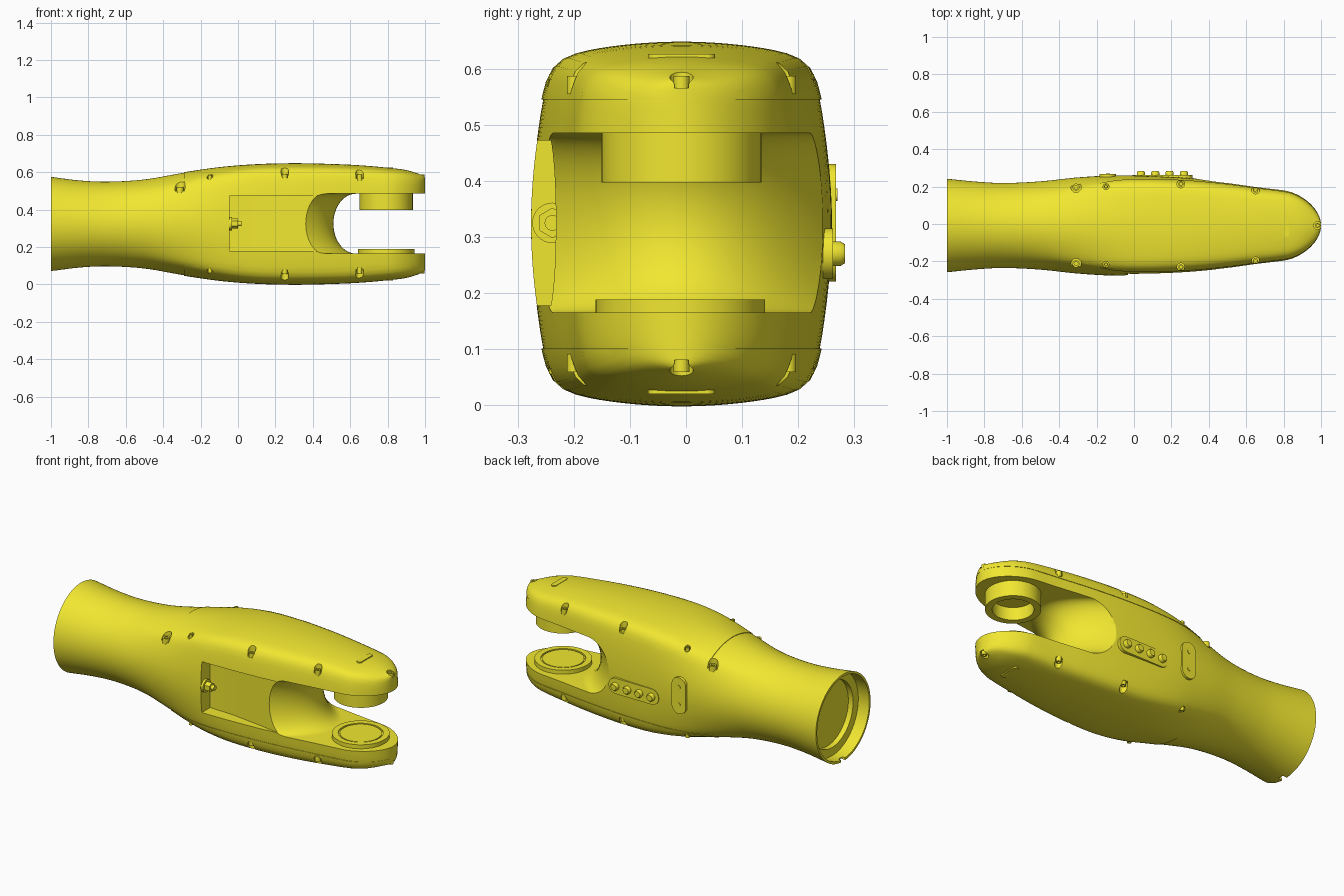
import bpy, bmesh, math
from mathutils import Matrix, Vector

if "Cube" in bpy.data.objects:
    bpy.data.objects.remove(bpy.data.objects["Cube"])

CY, CZ = -0.008, 0.323
mat = bpy.data.materials.new("yellow")
mat.diffuse_color = (0.88, 0.80, 0.03, 1)
mat.use_nodes = True
mat.node_tree.nodes["Principled BSDF"].inputs["Base Color"].default_value = mat.diffuse_color


def loft(name, rings, mtx=None):
    """Skin closed rings of equal length and cap both ends."""
    bm = bmesh.new()
    vs = [[bm.verts.new(p) for p in r] for r in rings]
    n = len(rings[0])
    for a, b in zip(vs, vs[1:]):
        for i in range(n):
            j = (i + 1) % n
            bm.faces.new((a[i], a[j], b[j], b[i]))
    bm.faces.new(vs[0])
    bm.faces.new(vs[-1])
    if mtx:
        bm.transform(mtx)
    bmesh.ops.recalc_face_normals(bm, faces=bm.faces)
    me = bpy.data.meshes.new(name)
    bm.to_mesh(me)
    bm.free()
    ob = bpy.data.objects.new(name, me)
    bpy.context.collection.objects.link(ob)
    me.materials.append(mat)
    return ob


AXIS = {'X': Matrix.Rotation(math.pi / 2, 4, 'Y'),
        'Y': Matrix.Rotation(-math.pi / 2, 4, 'X'),
        'Z': Matrix.Identity(4)}


def lathe(name, loc, prof, axis='Z', n=48):
    """Turn (radius, height) points around an axis through loc."""
    rings = [[(max(r, 1e-4) * math.cos(2 * math.pi * i / n),
               max(r, 1e-4) * math.sin(2 * math.pi * i / n), z) for i in range(n)] for r, z in prof]
    return loft(name, rings, Matrix.Translation(loc) @ AXIS[axis])


def prism(name, pts, lo, hi, axis='Z'):
    """Extrude an outline: xy along z, or xz along y."""
    put = (lambda p, h: (p[0], p[1], h)) if axis == 'Z' else (lambda p, h: (p[0], h, p[1]))
    return loft(name, [[put(p, h) for p in pts] for h in (lo, hi)])


def stadium(x, z, lx, lz, n=12):
    r = min(lx, lz) / 2
    dx, dz = lx / 2 - r, lz / 2 - r
    pts = []
    for i in range(4 * n):
        a = 2 * math.pi * (i + .5) / (4 * n)
        c, s = math.cos(a), math.sin(a)
        pts.append((x + math.copysign(dx, c) + r * c, z + math.copysign(dz, s) + r * s))
    return pts


def boolean(ob, cutter, op='DIFFERENCE', keep=False):
    m = ob.modifiers.new("bool", 'BOOLEAN')
    m.object, m.operation, m.solver = cutter, op, 'EXACT'
    me = bpy.data.meshes.new_from_object(ob.evaluated_get(bpy.context.evaluated_depsgraph_get()))
    ob.modifiers.clear()
    ob.data = me
    if not keep:
        bpy.data.objects.remove(cutter)


# Body stations: x, half width, half height, 0 round .. 1 boxy
KEYS = [(-1, .25, .252, 0), (-.85, .235, .233, 0), (-.7, .227, .226, 0), (-.5, .236, .238, .1),
        (-.3, .257, .272, .4), (-.1, .268, .301, .8), (.1, .264, .317, 1), (.3, .254, .322, 1),
        (.5, .234, .318, 1), (.65, .213, .311, 1), (.8, .195, .298, 1), (.9, .18, .285, 1), (1, .165, .255, 1)]


def station(x):
    i = max(k for k in range(len(KEYS) - 1) if KEYS[k][0] <= x + 1e-9)
    p = [KEYS[min(max(i + d, 0), len(KEYS) - 1)] for d in (-1, 0, 1, 2)]
    dx = p[2][0] - p[1][0]
    u = (x - p[1][0]) / dx
    out = []
    for c in (1, 2, 3):
        m0 = (p[2][c] - p[0][c]) / (p[2][0] - p[0][0]) * dx
        m1 = (p[3][c] - p[1][c]) / (p[3][0] - p[1][0]) * dx
        out.append((2*u**3 - 3*u*u + 1) * p[1][c] + (u**3 - 2*u*u + u) * m0
                   + (3*u*u - 2*u**3) * p[2][c] + (u**3 - u*u) * m1)
    if x > .8:
        out[0] *= math.sqrt(max(1 - ((x - .8) / .2) ** 2, 1e-4))
    return out


def section(x, off=0, n=96):
    w, h, t = station(x)
    t = min(max(t, 0), 1)
    ring = []
    for i in range(n):
        a = 2 * math.pi * i / n
        c, s = math.cos(a), math.sin(a)
        r1 = 2 / (abs(s) + math.sqrt(s * s + .44 * c * c))
        r2 = 2 / (abs(c) + math.sqrt(c * c + .52 * s * s))
        r = (1 - t) + t * (r1 ** -16 + r2 ** -16) ** (-1 / 16)
        ring.append((x, CY + (w + off) * r * c, CZ + (h + off) * r * s))
    return ring


TIP = [.8 + .2 * math.sin(math.pi / 2 * i / 14) for i in range(1, 15)]
body = loft("arm_body", [section(-1 + .04 * i) for i in range(46)] + [section(x) for x in TIP])

# Fork gap with a saddle-shaped end
rings = []
for k in range(-14, 15):
    y = k * .025
    x0 = .51 - .17 * (y / .24) ** 2
    arc = [(x0 + .12 * (1 - math.cos(a)), y + CY, .325 + .16 * math.sin(a))
           for a in [math.pi * (j / 24 - .5) for j in range(25)]]
    rings.append(arc + [(1.2, y + CY, .485), (1.2, y + CY, .165)])
boolean(body, loft("gap_cutter", rings))

# Side pocket
boolean(body, prism("pocket_cutter", [(-.045, -.4), (-.045, -.19), (.1, -.195), (.25, -.215),
                                      (.45, -.245), (.45, -.4)], .178, .472))

# Stepped bore and rim notch at the open end
boolean(body, lathe("bore_cutter", (-1, CY, CZ),
                    [(.238, -.05), (.238, .07), (.19, .07), (.19, .1), (0, .1)], 'X', 96))
boolean(body, prism("notch_cutter", stadium(-1, 0.07, .05, .05), -.025, .01, 'Y'))

# Raised top and bottom covers
covers = []
for name, lo, hi in (("top_cover", .545, .8), ("bottom_cover", -.2, .101)):
    c = loft(name, [section(-.32 + .04 * i, .003) for i in range(28)] + [section(x, .003) for x in TIP])
    boolean(c, prism("cover_trim", [(-.29, -.2), (-.17, -.3), (1.1, -.3), (1.1, .3), (-.17, .3), (-.29, .2)],
                     lo, hi), 'INTERSECT')
    covers.append(c)

# Edge screws in small notches: x, offset in y, seat height, notch radius
SPOTS = [(.25, .222, .568, .021), (.65, .19, .565, .021), (-.15, .208, .562, .016), (-.31, .205, .5, .028)]
spots = [(x, s * y, z, r) for x, y, z, r in SPOTS for s in (-1, 1)] + [(.982, 0, .565, .021)]
screws = []
for x, y, z, r in spots:
    for flip in (0, 1):
        if flip and x < -.3:
            continue
        d = -1 if flip else 1
        seat = 2 * CZ - z if flip else z
        loc = (x, y + CY, seat)
        cut = lathe("notch_cutter", loc, [(r, 0), (r, d * .12)], n=20)
        boolean(body, cut, keep=True)
        boolean(covers[flip], cut)
        screws.append(lathe("edge_screw", loc, [(r * .68, -d * .01), (r * .68, d * .022),
                                                (r * .35, d * .022), (r * .35, d * .012)], n=20))

# Joint boss above and bearing pad below
boss = lathe("upper_boss", (.792, CY, 0), [(0, .47), (.106, .47), (.106, .397), (.1425, .397),
                                          (.1425, .49), (0, .49)], n=64)
pad = lathe("lower_pad", (.792, CY - .002, 0), [(0, .16), (.151, .16), (.151, .188), (.118, .188),
                                               (.118, .18), (.11, .18), (.11, .186), (0, .186)], n=64)

# Button strip and oval plate on the back
prism("button_strip", stadium(.152, .27, .32, .09), .2, .262, 'Y')
for x in (.037, .114, .19, .267):
    lathe("button", (x, .25, .27), [(.022, 0), (.022, .025), (.017, .033), (0, .033)], 'Y', 24)
prism("oval_plate", stadium(-.14, .325, .09, .21), .2, .267, 'Y')
for z in (.275, .375):
    lathe("plate_screw", (-.14, .26, z), [(.011, 0), (.011, .01), (0, .01)], 'Y', 16)

# Hose fitting in the pocket
lathe("fitting_base", (-.05, -.238, .325), [(.036, 0), (.036, .018), (0, .018)], 'X', 32)
lathe("fitting_nut", (-.05, -.238, .325), [(.027, .015), (.027, .05), (0, .05)], 'X', 6)
lathe("fitting_pin", (-.05, -.238, .325), [(.014, .045), (.014, .07), (0, .07)], 'X', 20)

# Small oval ridges near the fork tips
for name, lo, hi in (("top_ridge", .6, .626), ("bottom_ridge", .02, .046)):
    prism(name, [(x + .815, y + CY) for x, y in stadium(0, 0, .03, .12)], lo, hi)

for ob in bpy.context.scene.objects:
    ob.select_set(True)
bpy.context.view_layer.objects.active = body
bpy.ops.object.shade_smooth_by_angle(angle=math.radians(32))
